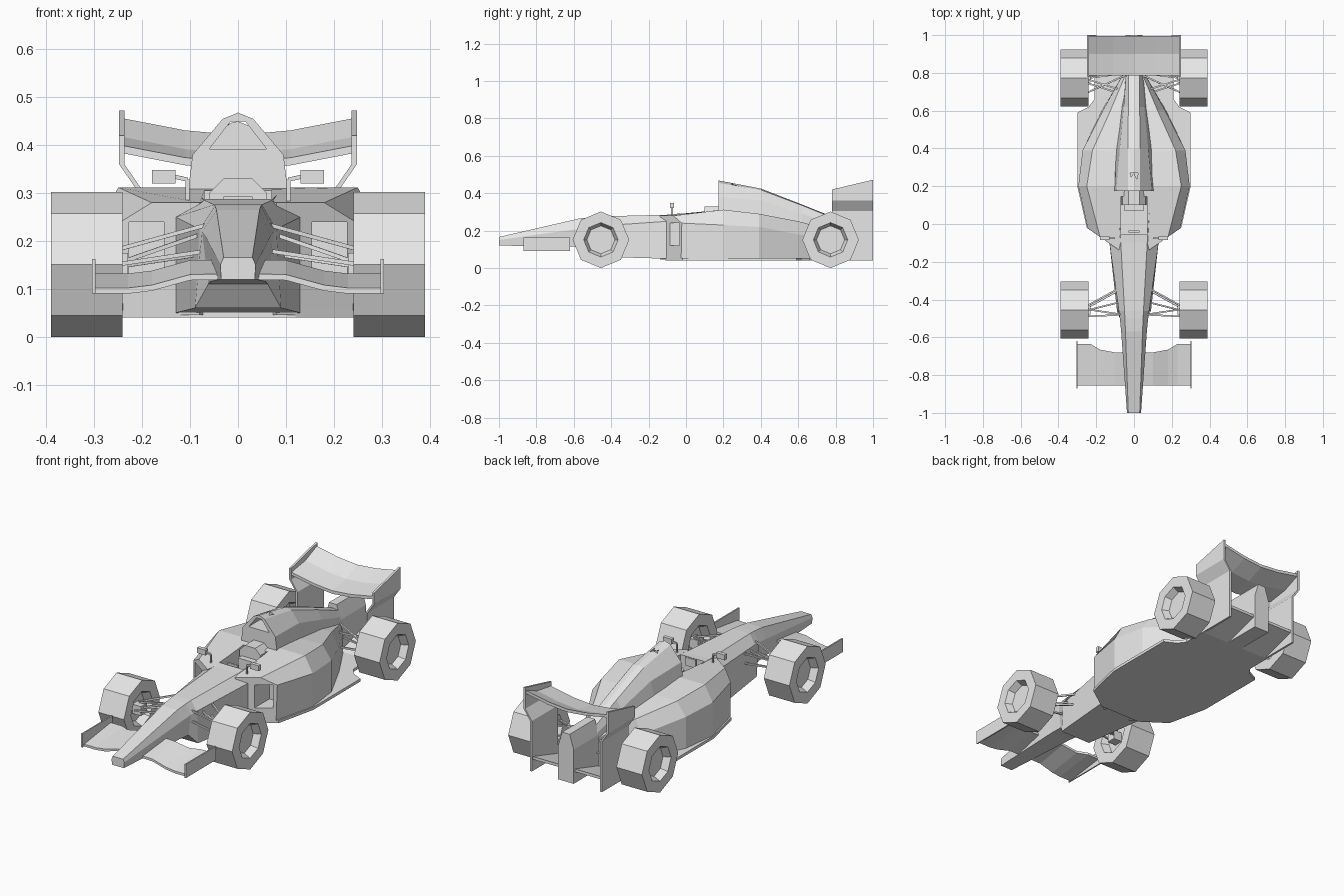
import bpy, bmesh, math
from mathutils import Vector

cube = bpy.data.objects.get("Cube")
if cube:
    bpy.data.objects.remove(cube, do_unlink=True)

grey = bpy.data.materials.new("plain grey")
grey.use_nodes = True
grey.diffuse_color = (0.8, 0.8, 0.8, 1)
grey.node_tree.nodes["Principled BSDF"].inputs["Base Color"].default_value = grey.diffuse_color


def loft(name, rings, mirror=False):
    """Skin closed rings of points, cap both ends, optionally mirror across x."""
    bm = bmesh.new()
    loops = [[bm.verts.new(p) for p in ring] for ring in rings]
    count = len(loops[0])
    for a, b in zip(loops, loops[1:]):
        for i in range(count):
            j = (i + 1) % count
            bm.faces.new((a[i], a[j], b[j], b[i]))
    bm.faces.new(loops[0])
    bm.faces.new(loops[-1])
    bmesh.ops.recalc_face_normals(bm, faces=bm.faces)
    mesh = bpy.data.meshes.new(name)
    bm.to_mesh(mesh)
    bm.free()
    mesh.materials.append(grey)
    obj = bpy.data.objects.new(name, mesh)
    bpy.context.collection.objects.link(obj)
    if mirror:
        obj.modifiers.new("mirror", 'MIRROR').use_mirror_merge = False
    return obj


def section(y, *half):
    """Symmetric ring at y from right-hand (x, z) points, bottom to top."""
    ring = [(x, y, z) for x, z in half]
    return ring + [(-x, y, z) for x, z in reversed(half) if x > 0]


def box(name, x, y, z, mirror=False):
    rings = [[(x[0], v, z[0]), (x[1], v, z[0]), (x[1], v, z[1]), (x[0], v, z[1])] for v in y]
    return loft(name, rings, mirror)


def rod(name, start, end, r=0.006):
    """Thin mirrored bar between two points."""
    a, b = Vector(start), Vector(end)
    u = (b - a).orthogonal().normalized()
    v = (b - a).normalized().cross(u)
    offsets = [u * r, v * r, -u * r, -v * r]
    return loft(name, [[p + o for o in offsets] for p in (a, b)], True)


def cut(cutter, *targets):
    """Subtract the cutter from the targets, then discard it."""
    cutter.hide_render = True
    for obj in targets:
        mod = obj.modifiers.new("cut", 'BOOLEAN')
        mod.operation, mod.object, mod.solver = 'DIFFERENCE', cutter, 'EXACT'
        bpy.context.view_layer.objects.active = obj
        for name in [m.name for m in obj.modifiers]:
            bpy.ops.object.modifier_apply(modifier=name)
    bpy.data.objects.remove(cutter, do_unlink=True)


def plate(name, outline, z, t):
    return loft(name, [section_flat(outline, z), section_flat(outline, z + t)])


def section_flat(outline, z):
    return [(x, y, z) for x, y in outline] + [(-x, y, z) for x, y in reversed(outline)]


# Nose and cockpit tub
tub = loft("nose_and_tub", [
    section(-1, (.035, .12), (.037, .15), (.03, .166)),
    section(-.57, (.058, .115), (.068, .21), (.045, .265)),
    section(-.5, (.062, .11), (.075, .22), (.048, .273)),
    section(-.46, (.09, .06), (.08, .225), (.05, .276)),
    section(-.1, (.13, .05), (.13, .25), (.07, .285)),
    section(.19, (.13, .05), (.13, .26), (.09, .305)),
])


# Sidepods with slanted fronts
def pod_ring(y, base, side, shoulder, inner=0.0, slant=0.0):
    pts = [(inner, .045), (base, .045), side, shoulder, (inner, shoulder[1])]
    return [(x, y + slant * (x - .12), z) for x, z in pts]


pods = loft("sidepods", [
    pod_ring(-.11, .24, (.245, .24), (.18, .28), .08, .7),
    pod_ring(.2, .295, (.295, .23), (.25, .312)),
    pod_ring(.39, .272, (.272, .22), (.22, .29)),
    pod_ring(.6, .17, (.165, .18), (.125, .25)),
    pod_ring(.79, .06, (.06, .15), (.045, .2)),
], True)
cut(box("inlet_cutter", (.155, .228), (-.2, .04), (.12, .24), True), pods)
cut(box("cockpit_cutter", (-.07, .07), (-.055, .145), (.2, .5)), pods, tub)

# Floor and rising diffuser
plate("floor", [(.12, -.11), (.25, -.02), (.3, .2), (.3, .59), (.24, .62),
                (.21, .66), (.21, .79)], .04, .015)
loft("diffuser", [section(.79, (.2, .04), (.2, .055)), section(.99, (.2, .1), (.2, .115))])

# Engine cover with air intake
cover = loft("engine_cover", [
    section(.175, (.107, .28), (.095, .38), (.032, .455), (0, .468)),
    section(.4, (.1, .25), (.075, .36), (.032, .418), (0, .425)),
    section(.62, (.075, .18), (.055, .29), (.03, .335), (0, .34)),
    section(.8, (.045, .1), (.042, .23), (.03, .262), (0, .268)),
])
cut(loft("intake_cutter", [section(y, (.06, .392), (.015, .45)) for y in (.1, .27)]), cover)
loft("rear_pylon", [section(y, (.045, .04), (.045, .22), (.022, .295)) for y in (.79, 1)])

# Cockpit fittings
loft("headrest", [section(y, (.065, .2), (.06, .3), (.03, .33)) for y in (.1, .18)])
box("seat", (-.05, .05), (.07, .11), (.2, .27))
box("steering_wheel", (-.03, .03), (-.045, -.035), (.25, .293))
box("mirror", (.13, .18), (-.085, -.065), (.32, .348), True)
rod("mirror_post", (.105, -.075, .26), (.105, -.075, .328))
rod("mirror_arm", (.105, -.075, .328), (.14, -.075, .336))


# Wheels: octagonal, with recessed rims on both sides
def wheel(name, cy):
    profile = [(.355, .075), (.39, .092), (.39, .151), (.241, .151), (.241, .092), (.28, .075)]
    rings = []
    for x, r in profile:
        angles = [math.tau * k / 8 for k in range(8)]
        rings.append([(x, cy + r * math.cos(a), .151 + r * math.sin(a)) for a in angles])
    loft(name, rings, True)
    rod(name + "_hub", (.23, cy, .15), (.29, cy, .15), .035)


wheel("front_wheel", -.455)
wheel("rear_wheel", .773)

# Suspension arms
for y_in, y_out, z_in, z_out in [(-.33, -.44, .235, .18), (-.48, -.45, .235, .18),
                                 (-.34, -.45, .175, .145), (-.48, -.49, .18, .15),
                                 (-.41, -.46, .22, .15)]:
    rod("front_arm", (.06, y_in, z_in), (.26, y_out, z_out))
for y_in, y_out, z_in, z_out in [(.79, .69, .2, .18), (.7, .77, .2, .18),
                                 (.8, .77, .13, .12), (.68, .75, .13, .12)]:
    rod("rear_arm", (.04, y_in, z_in), (.26, y_out, z_out))


# Wings: thin sections lofted across x
def wing(name, stations, t):
    rings = []
    for x, line in stations:
        rings.append([(x, y, z) for y, z in line] + [(x, y, z - t) for y, z in reversed(line)])
    return loft(name, rings, True)


wing("front_wing", [
    (0, [(-.855, .132), (-.68, .162)]),
    (.1, [(-.855, .13), (-.68, .16)]),
    (.18, [(-.855, .108), (-.665, .138)]),
    (.23, [(-.855, .102), (-.635, .132)]),
    (.3, [(-.855, .102), (-.635, .132)]),
], .012)
box("front_wing_endplate", (.298, .305), (-.87, -.62), (.09, .162), True)

rear_line = [(.785, .4), (.9, .418), (.995, .457)]
wing("rear_wing", [(x, [(y, z - drop) for y, z in rear_line])
                   for x, drop in [(0, .036), (.11, .026), (.245, 0)]], .016)

# Rear wing endplates, stepping inward towards the floor
rings = []
for y, top in [(.78, .42), (1, .472)]:
    line = [(.248, top), (.248, .36), (.21, .305), (.21, .04)]
    rings.append([(x, y, z) for x, z in line] + [(x - .011, y, z) for x, z in reversed(line)])
loft("rear_wing_endplate", rings, True)
